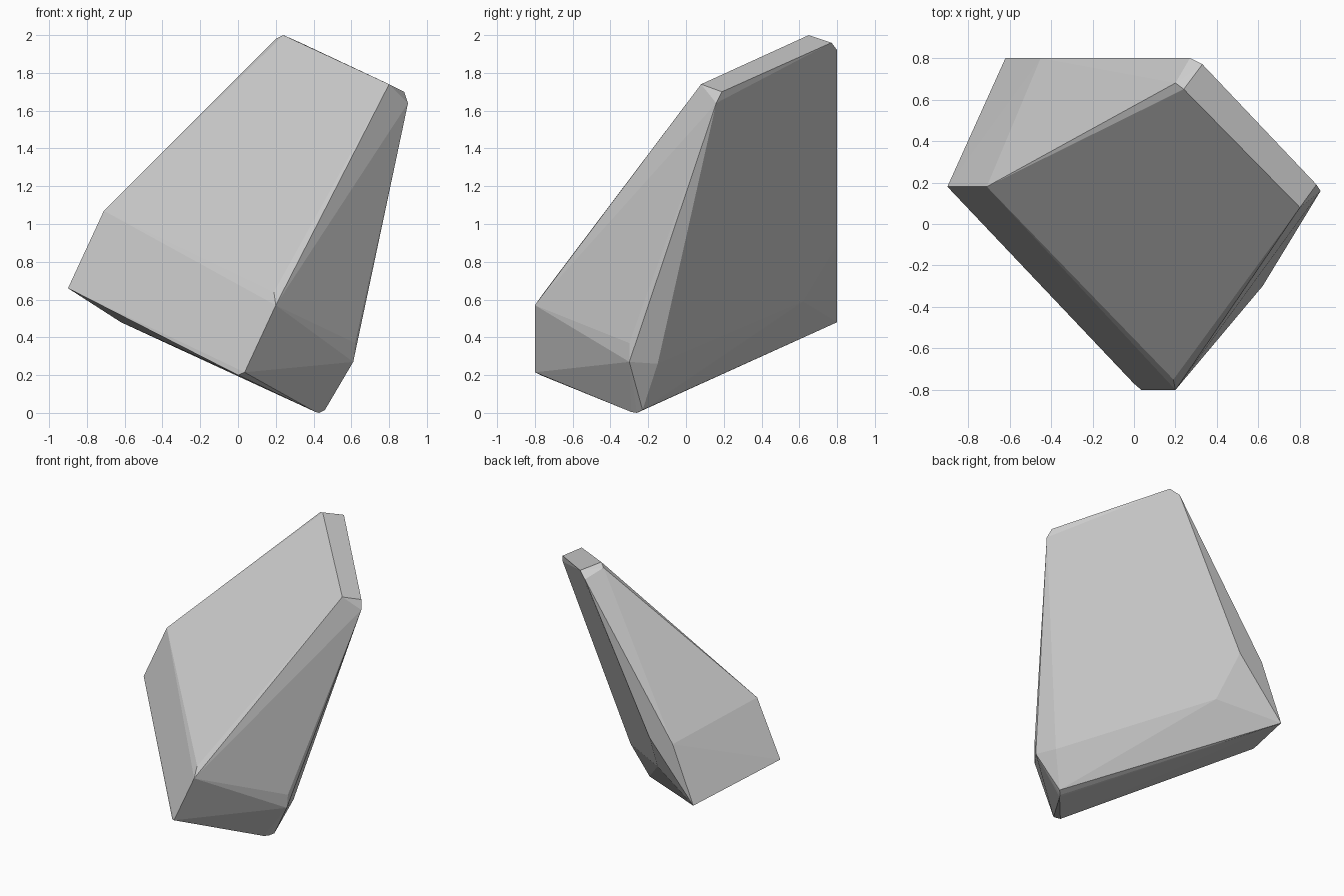
import bpy, bmesh, math

if "Cube" in bpy.data.objects:
    bpy.data.objects.remove(bpy.data.objects["Cube"])

# Corner groups of a faceted, tapered boulder
corners = {
    "peak": [(.20, .68, 1.98), (.24, .65, 2.0), (.27, .80, 1.92), (.33, .77, 1.96)],
    "shoulder": [(.80, .08, 1.74), (.79, .08, 1.69), (.88, .19, 1.70), (.90, .16, 1.64)],
    "left": [(-.71, .18, 1.07), (-.90, .18, .66)],
    "front": [(.20, -.80, .57), (.19, -.75, .64), (.035, -.80, .215), (0, -.77, .20)],
    "foot": [(.41, -.29, .005), (.43, -.26, 0), (.46, -.23, .015)],
    "right": [(.62, -.30, .37), (.61, -.30, .27), (.56, -.15, .26)],
    "back": [(-.62, .80, .48), (-.60, .77, .475), (-.45, .80, .89),
             (-.52, .60, .955), (-.26, .80, .89), (-.20, .62, .59)],
}

# Wrap the corners in a convex shell and merge its nearly flat triangles
bm = bmesh.new()
for group in corners.values():
    for co in group:
        bm.verts.new(co)
hull = bmesh.ops.convex_hull(bm, input=bm.verts[:])
loose = [v for v in bm.verts if not v.link_faces]
bmesh.ops.delete(bm, geom=loose, context='VERTS')
bmesh.ops.dissolve_limit(bm, angle_limit=math.radians(2),
                         verts=bm.verts[:], edges=bm.edges[:])
bmesh.ops.recalc_face_normals(bm, faces=bm.faces[:])
mesh = bpy.data.meshes.new("boulder")
bm.to_mesh(mesh)
bm.free()

# Plain grey stone
stone = bpy.data.materials.new("stone grey")
stone.diffuse_color = (.6, .6, .6, 1)
stone.use_nodes = True
stone.node_tree.nodes["Principled BSDF"].inputs["Base Color"].default_value = stone.diffuse_color
mesh.materials.append(stone)
boulder = bpy.data.objects.new("boulder", mesh)
bpy.context.collection.objects.link(boulder)
